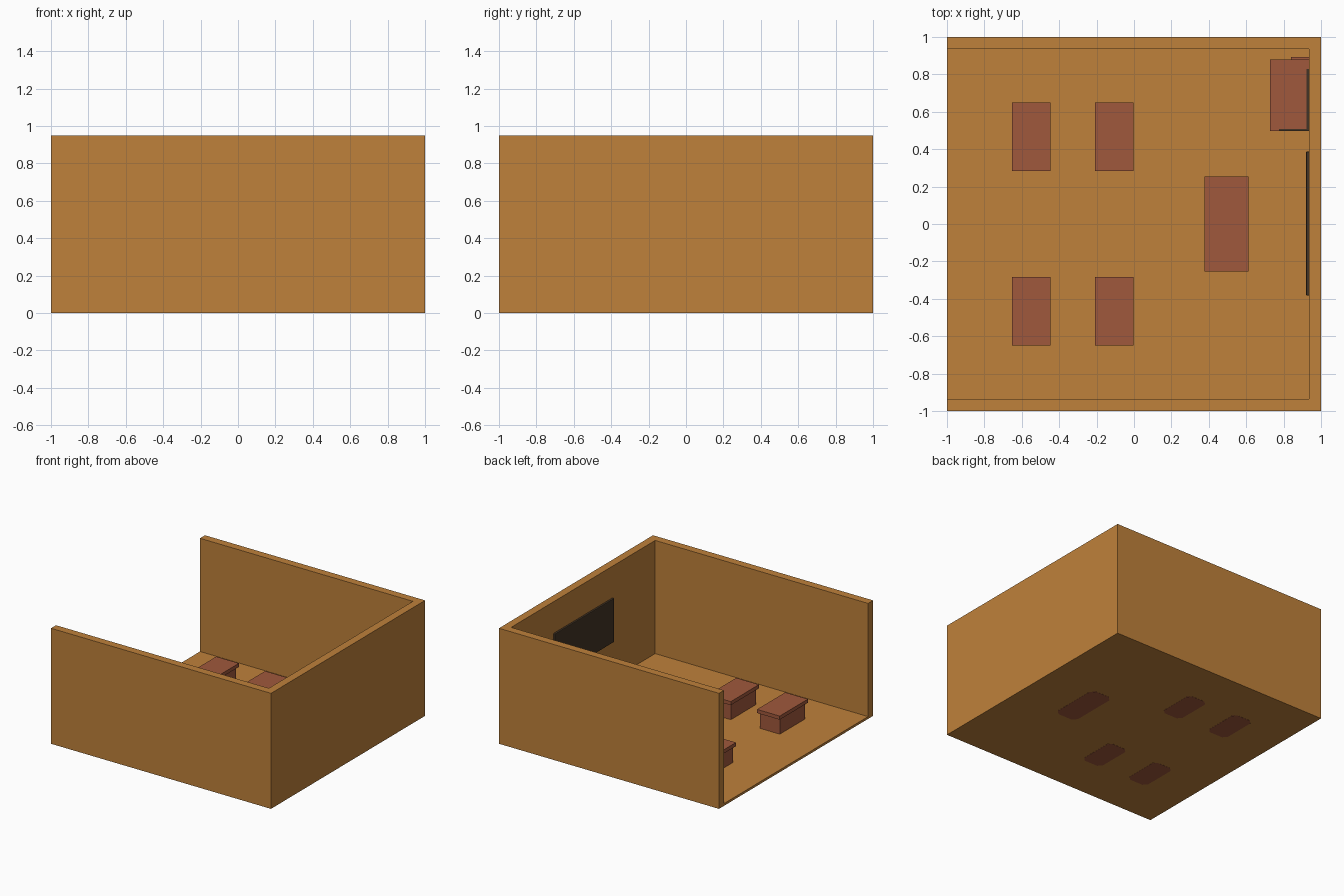
import bpy, bmesh

cube = bpy.data.objects.get("Cube")
if cube:
    bpy.data.objects.remove(cube, do_unlink=True)


def material(name, rgb):
    m = bpy.data.materials.new(name)
    m.use_nodes = True
    col = (*rgb, 1.0)
    m.diffuse_color = col
    m.node_tree.nodes["Principled BSDF"].inputs["Base Color"].default_value = col
    return m


ORANGE = material("orange wood", (0.52, 0.22, 0.043))
BROWN = material("red brown wood", (0.352, 0.098, 0.045))
DARK = material("dark board", (0.055, 0.034, 0.019))


def prism(name, outline, z0, z1, mat):
    """Extrude a flat outline from z0 to z1."""
    bm = bmesh.new()
    face = bm.faces.new([bm.verts.new((x, y, z0)) for x, y in outline])
    up = bmesh.ops.extrude_face_region(bm, geom=[face])["geom"]
    bmesh.ops.translate(bm, vec=(0, 0, z1 - z0),
                        verts=[g for g in up if isinstance(g, bmesh.types.BMVert)])
    bmesh.ops.recalc_face_normals(bm, faces=bm.faces)
    me = bpy.data.meshes.new(name)
    bm.to_mesh(me)
    bm.free()
    me.materials.append(mat)
    ob = bpy.data.objects.new(name, me)
    bpy.context.collection.objects.link(ob)
    return ob


def box(name, x0, x1, y0, y1, z0, z1, mat):
    return prism(name, [(x0, y0), (x1, y0), (x1, y1), (x0, y1)], z0, z1, mat)


def bevel(ob, width):
    mod = ob.modifiers.new("soft edges", "BEVEL")
    mod.width, mod.segments = width, 2


# Room shell: one U-shaped wall open on the -x side, and a thin floor
HEIGHT, INNER, FLOOR = 0.95, 0.935, 0.02
prism("walls", [(-1, -1), (1, -1), (1, 1), (-1, 1), (-1, INNER),
                (INNER, INNER), (INNER, -INNER), (-1, -INNER)], 0.001, HEIGHT, ORANGE)
box("floor", -1, INNER, -INNER, INNER, 0.001, FLOOR, ORANGE)


def desk(name, x, y, top, base, height, cut):
    """Desk with an overhanging top and a foot showing under the floor."""
    (tx, ty), (bx, by) = top, base
    box(name + "_top", x - tx, x + tx, y - ty, y + ty, height - 0.03, height, BROWN)
    box(name + "_base", x - bx, x + bx, y - by, y + by, 0.004, height - 0.03, BROWN)
    c = cut
    foot = [(-bx + c, -by), (bx - c, -by), (bx, -by + c), (bx, by - c),
            (bx - c, by), (-bx + c, by), (-bx, by - c), (-bx, -by + c)]
    prism(name + "_foot", [(x + u, y + v) for u, v in foot], 0.0, 0.006, BROWN)


# Four pupil desks and the larger teacher desk
for row, x in (("rear", -0.55), ("near", -0.105)):
    for side, y in (("left", 0.467), ("right", -0.467)):
        desk(f"{row}_{side}_desk", x, y, (0.103, 0.183), (0.09, 0.163), 0.18, 0.03)
desk("teacher_desk", 0.495, 0.0, (0.118, 0.254), (0.098, 0.22), 0.2, 0.035)

# Board on the end wall
bevel(box("wall_board", 0.92, 0.94, -0.383, 0.387, 0.33, 0.69, DARK), 0.005)

# Corner cabinet with dark trim along its top
box("corner_cabinet", 0.727, 0.94, 0.498, 0.88, FLOOR, 0.4, BROWN)
box("cabinet_back", 0.84, 0.94, 0.87, 0.892, FLOOR, 0.39, BROWN)
box("cabinet_rear_trim", 0.922, 0.94, 0.5, 0.83, 0.395, 0.404, DARK)
box("cabinet_side_trim", 0.775, 0.935, 0.498, 0.508, 0.395, 0.403, DARK)
